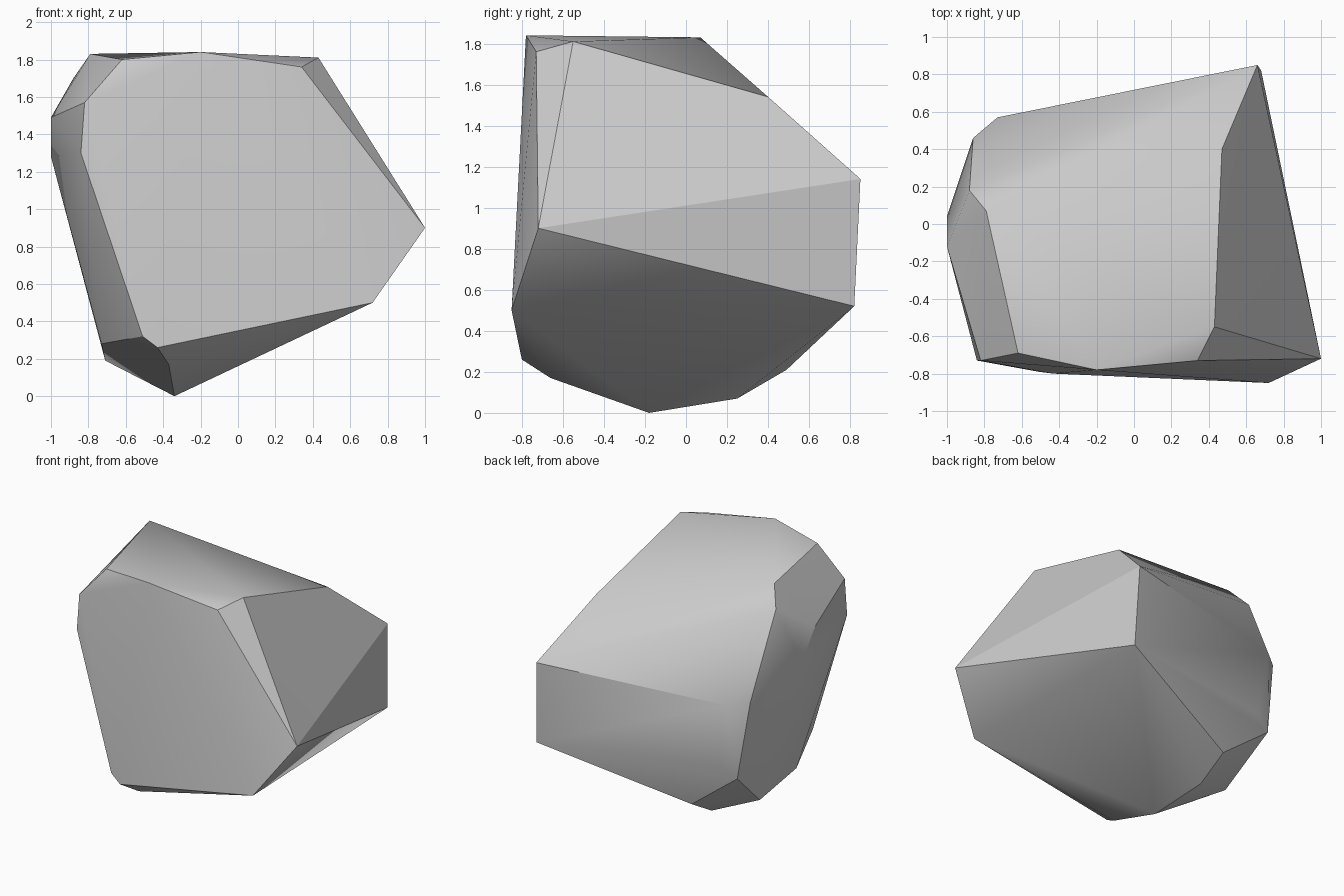
import bpy
import bmesh
import math

# Remove the default cube only
default_cube = bpy.data.objects.get("Cube")
if default_cube is not None:
    bpy.data.objects.remove(default_cube, do_unlink=True)


def make_material(name, colour):
    material = bpy.data.materials.new(name)
    material.use_nodes = True
    material.diffuse_color = colour
    shader = material.node_tree.nodes.get("Principled BSDF")
    shader.inputs["Base Color"].default_value = colour
    shader.inputs["Roughness"].default_value = 0.9
    return material


def make_boulder(name, corner_groups, material):
    """Wrap a convex skin round the chiselled corner points."""
    bm = bmesh.new()
    for corners in corner_groups:
        for corner in corners:
            bm.verts.new(corner)
    hull = bmesh.ops.convex_hull(bm, input=bm.verts[:])
    loose = set(hull["geom_interior"] + hull["geom_unused"])
    loose_verts = [v for v in loose if isinstance(v, bmesh.types.BMVert) and v.is_valid]
    bmesh.ops.delete(bm, geom=loose_verts, context="VERTS")
    bmesh.ops.recalc_face_normals(bm, faces=bm.faces[:])

    mesh = bpy.data.meshes.new(name)
    bm.to_mesh(mesh)
    bm.free()
    mesh.materials.append(material)
    boulder = bpy.data.objects.new(name, mesh)
    bpy.context.collection.objects.link(boulder)

    # Soft facets with crisp ridges
    bpy.ops.object.select_all(action="DESELECT")
    boulder.select_set(True)
    bpy.context.view_layer.objects.active = boulder
    bpy.ops.object.shade_smooth_by_angle(angle=math.radians(30))
    return boulder


# Broad, nearly flat front facet
front_rim = [
    (-.62, -.69, 1.8), (-.2, -.78, 1.84), (.34, -.73, 1.76),
    (1, -.72, .9), (.72, -.85, .5), (-.43, -.8, .26),
    (-.51, -.79, .32), (-.84, -.73, 1.3), (-.82, -.73, 1.57),
]
# Sloping top and back ridge
top_and_back = [
    (.43, -.55, 1.81), (.47, .4, 1.54), (.66, .85, 1.14),
    (.68, .82, .52), (-.79, .07, 1.83), (-.88, .18, 1.7),
]
# Worn side facing -x
worn_side = [
    (-1, -.12, 1.49), (-1, .04, 1.28), (-.86, .46, 1.09),
    (-.73, .57, 1.08), (-.78, .5, .51), (-.65, .55, .59),
]
# Narrow underside
underside = [
    (-.34, -.18, 0), (-.37, -.66, .17), (-.39, .25, .07),
    (-.39, .49, .21), (-.71, .13, .19), (-.73, -.28, .28),
]

stone_grey = make_material("stone grey", (.6, .6, .6, 1))
make_boulder("boulder", [front_rim, top_and_back, worn_side, underside], stone_grey)
